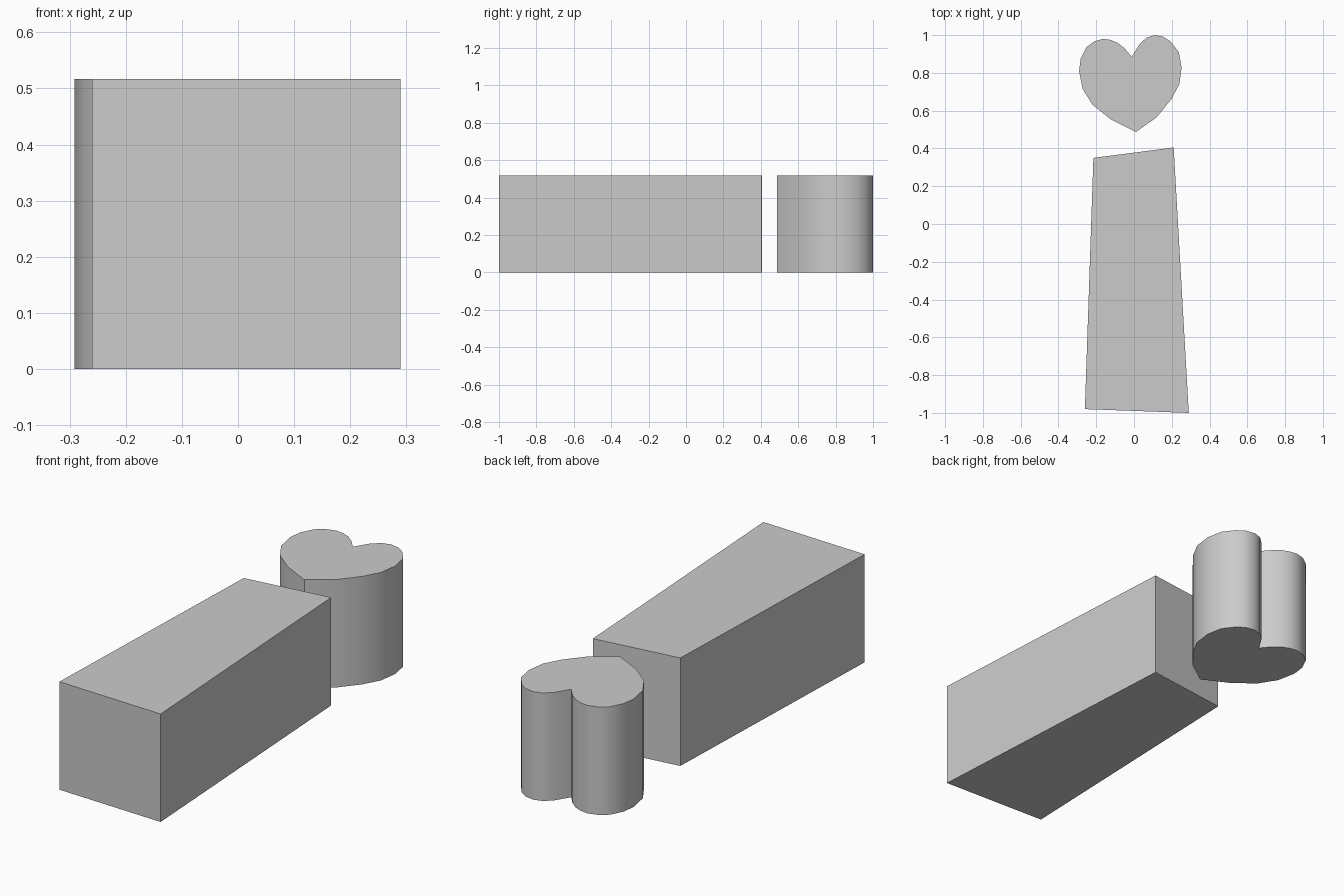
import bpy, bmesh, math

if "Cube" in bpy.data.objects:
    bpy.data.objects.remove(bpy.data.objects["Cube"])

HEIGHT = 0.517


def extrude_outline(name, points):
    """Solid prism from a counter-clockwise outline on the ground."""
    bm = bmesh.new()
    base = bm.faces.new([bm.verts.new((x, y, 0)) for x, y in points])
    top = bmesh.ops.extrude_face_region(bm, geom=[base], use_keep_orig=True)
    verts = [g for g in top["geom"] if isinstance(g, bmesh.types.BMVert)]
    bmesh.ops.translate(bm, verts=verts, vec=(0, 0, HEIGHT))
    bmesh.ops.recalc_face_normals(bm, faces=bm.faces)
    mesh = bpy.data.meshes.new(name)
    bm.to_mesh(mesh)
    bm.free()
    obj = bpy.data.objects.new(name, mesh)
    bpy.context.collection.objects.link(obj)
    return obj


# Tapered, slightly skewed bar
extrude_outline("tapered_bar", [
    (-0.26, -0.98), (0.29, -1.0), (0.21, 0.405), (-0.215, 0.35)])

# Lopsided heart: tip, right lobe, notch, left lobe
heart = extrude_outline("heart", [
    (0.01, 0.487), (0.12, 0.565), (0.197, 0.66), (0.24, 0.74), (0.252, 0.83),
    (0.237, 0.91), (0.195, 0.965), (0.155, 0.992), (0.11, 1.0), (0.067, 0.987),
    (0.03, 0.953), (-0.012, 0.885), (-0.05, 0.93), (-0.088, 0.96),
    (-0.125, 0.975), (-0.165, 0.98), (-0.21, 0.967), (-0.253, 0.935),
    (-0.282, 0.875), (-0.291, 0.81), (-0.272, 0.715), (-0.22, 0.632),
    (-0.125, 0.555)])

# Smooth sides, sharp rims, tip and notch
bpy.context.view_layer.objects.active = heart
heart.select_set(True)
bpy.ops.object.shade_smooth_by_angle(angle=math.radians(45))
